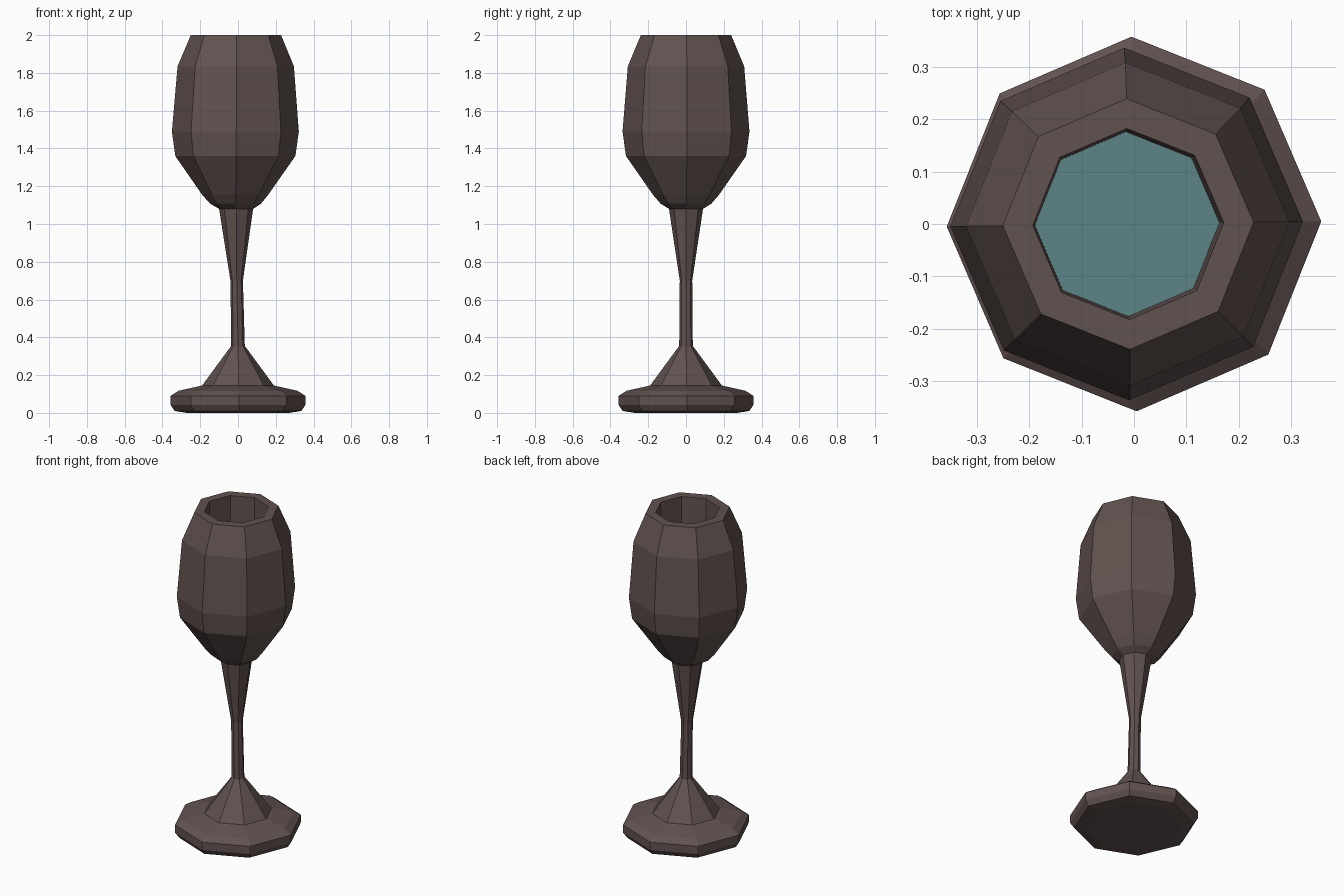
import bpy, bmesh
from math import sin, cos, pi, radians

if "Cube" in bpy.data.objects:
    bpy.data.objects.remove(bpy.data.objects["Cube"])

SIDES = 8
TWIST = radians(0.8)


def material(name, color):
    mat = bpy.data.materials.new(name)
    mat.diffuse_color = color
    mat.use_nodes = True
    mat.node_tree.nodes["Principled BSDF"].inputs["Base Color"].default_value = mat.diffuse_color
    return mat


def lathe(name, profile, mat, cap_start=True, cap_end=True):
    """Faceted turned shape from rings of (radius, z, x offset)."""
    bm = bmesh.new()
    rings = []
    for r, z, cx in profile:
        rings.append([bm.verts.new((cx + r * cos(TWIST + 2 * pi * i / SIDES),
                                    r * sin(TWIST + 2 * pi * i / SIDES), z))
                      for i in range(SIDES)])
    for a, b in zip(rings, rings[1:]):
        for i in range(SIDES):
            j = (i + 1) % SIDES
            bm.faces.new((a[i], a[j], b[j], b[i]))
    if cap_start:
        bm.faces.new(rings[0][::-1])
    if cap_end and len(rings) > 1:
        bm.faces.new(rings[-1])
    mesh = bpy.data.meshes.new(name)
    bm.to_mesh(mesh)
    bm.free()
    mesh.materials.append(mat)
    obj = bpy.data.objects.new(name, mesh)
    bpy.context.collection.objects.link(obj)
    return obj


wood = material("dark_wood", (0.12, 0.085, 0.08, 1))
teal = material("pale_teal", (0.11, 0.23, 0.25, 0.62))

# Goblet: foot, stem, bowl, rim and cavity in one turned profile
lathe("goblet", [
    (0.27, 0.0, 0), (0.335, 0.01, 0), (0.357, 0.042, 0), (0.357, 0.09, 0),
    (0.315, 0.117, 0), (0.19, 0.145, 0),
    (0.036, 0.355, 0), (0.033, 0.70, -0.007), (0.09, 1.08, -0.01),
    (0.135, 1.108, -0.013), (0.175, 1.155, -0.015), (0.318, 1.36, -0.014),
    (0.336, 1.49, -0.014), (0.308, 1.835, -0.012), (0.239, 2.0, -0.011),
    (0.182, 2.0, -0.011), (0.176, 1.48, -0.013), (0.16, 1.3, -0.013),
], wood)

# Liquid surface inside the bowl
lathe("liquid", [(0.176, 1.5, -0.013)], teal).data.flip_normals()
